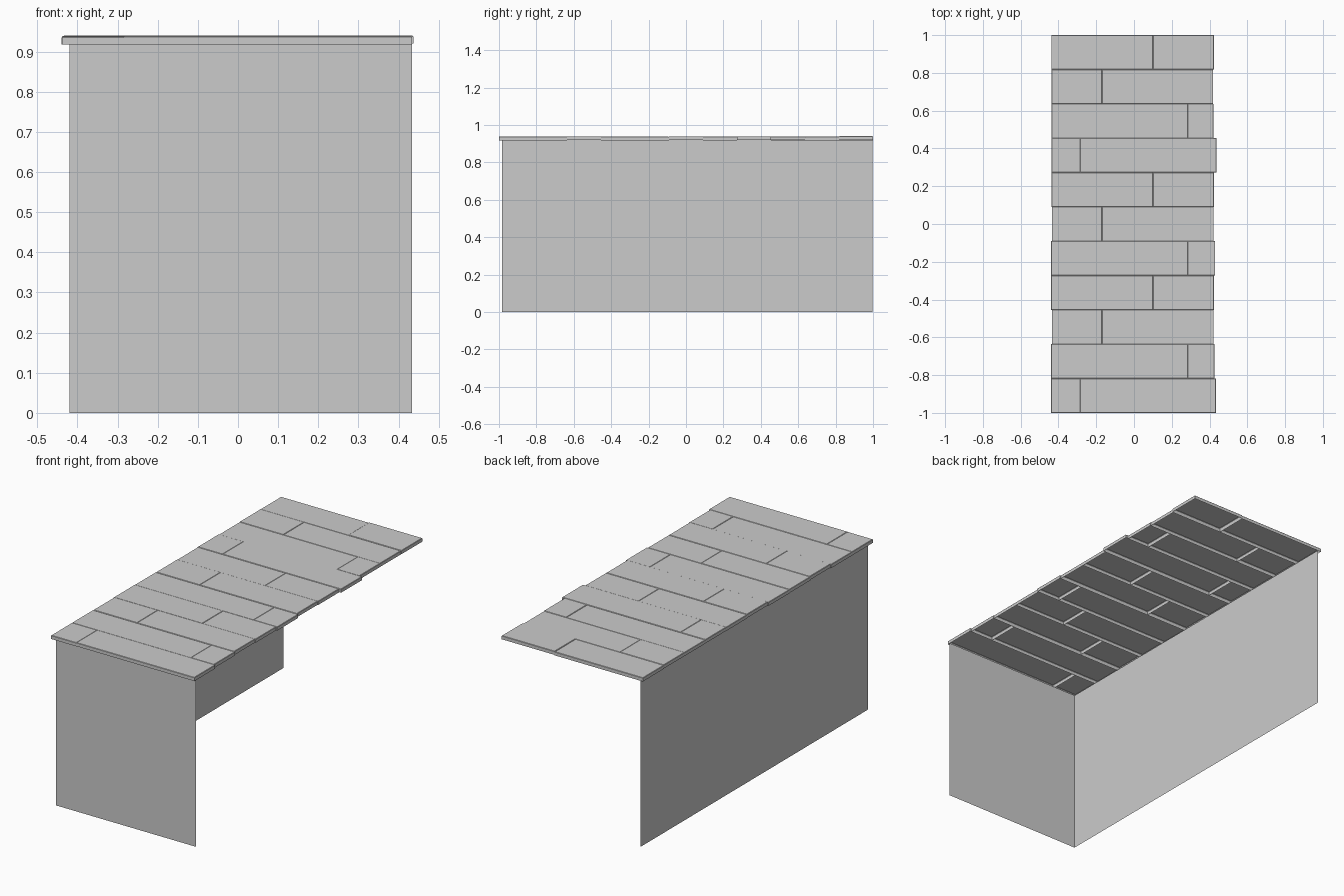
import bpy, bmesh, random

if "Cube" in bpy.data.objects:
    bpy.data.objects.remove(bpy.data.objects["Cube"])

random.seed(4)


def finish(bm, name):
    bm.normal_update()
    me = bpy.data.meshes.new(name)
    bm.to_mesh(me)
    bm.free()
    ob = bpy.data.objects.new(name, me)
    bpy.context.collection.objects.link(ob)
    return ob


# Open-bottomed plank with a slightly softened top edge
def plank(name, x0, x1, y0, y1, z0, z1):
    bm = bmesh.new()
    bmesh.ops.create_cube(bm, size=1)
    for v in bm.verts:
        v.co.x = x1 if v.co.x > 0 else x0
        v.co.y = y1 if v.co.y > 0 else y0
        v.co.z = z1 if v.co.z > 0 else z0
    bm.normal_update()
    bmesh.ops.delete(bm, geom=[f for f in bm.faces if f.normal.z < -0.5],
                     context='FACES_ONLY')
    top = [e for e in bm.edges if all(v.co.z > z1 - 1e-5 for v in e.verts)]
    bmesh.ops.bevel(bm, geom=top, offset=0.002, segments=1,
                    affect='EDGES', profile=0.5)
    return finish(bm, name)


# Deck rows, front to back: joint position and right-hand end
joints = [-0.285, 0.285, -0.17, 0.10, 0.285, -0.17, 0.10, -0.285, 0.285, -0.17, 0.10]
ends = [0.434, 0.426, 0.422, 0.424, 0.430, 0.422, 0.424, 0.437, 0.421, 0.419, 0.423]
width = 2 / len(joints)
for i, (joint, end) in enumerate(zip(joints, ends)):
    y0 = -1 + i * width
    left = -0.44 + random.uniform(0, 0.005)
    for side, a, b in (("left", left, joint), ("right", joint, end)):
        dz = random.uniform(-0.002, 0.001)
        plank(f"deck_plank_{i + 1}_{side}", a, b, y0, y0 + width,
              0.919 + dz, 0.939 + dz)


# Single-sheet wall standing on the ground
def wall(name, p, q, height):
    bm = bmesh.new()
    pts = [(*p, 0), (*q, 0), (*q, height), (*p, height)]
    bm.faces.new([bm.verts.new(c) for c in pts])
    return finish(bm, name)


# Front and left walls; right and back stay open
wall("front_wall", (-0.42, -0.985), (0.434, -0.985), 0.92)
wall("left_wall", (-0.42, 0.997), (-0.42, -0.985), 0.92)
